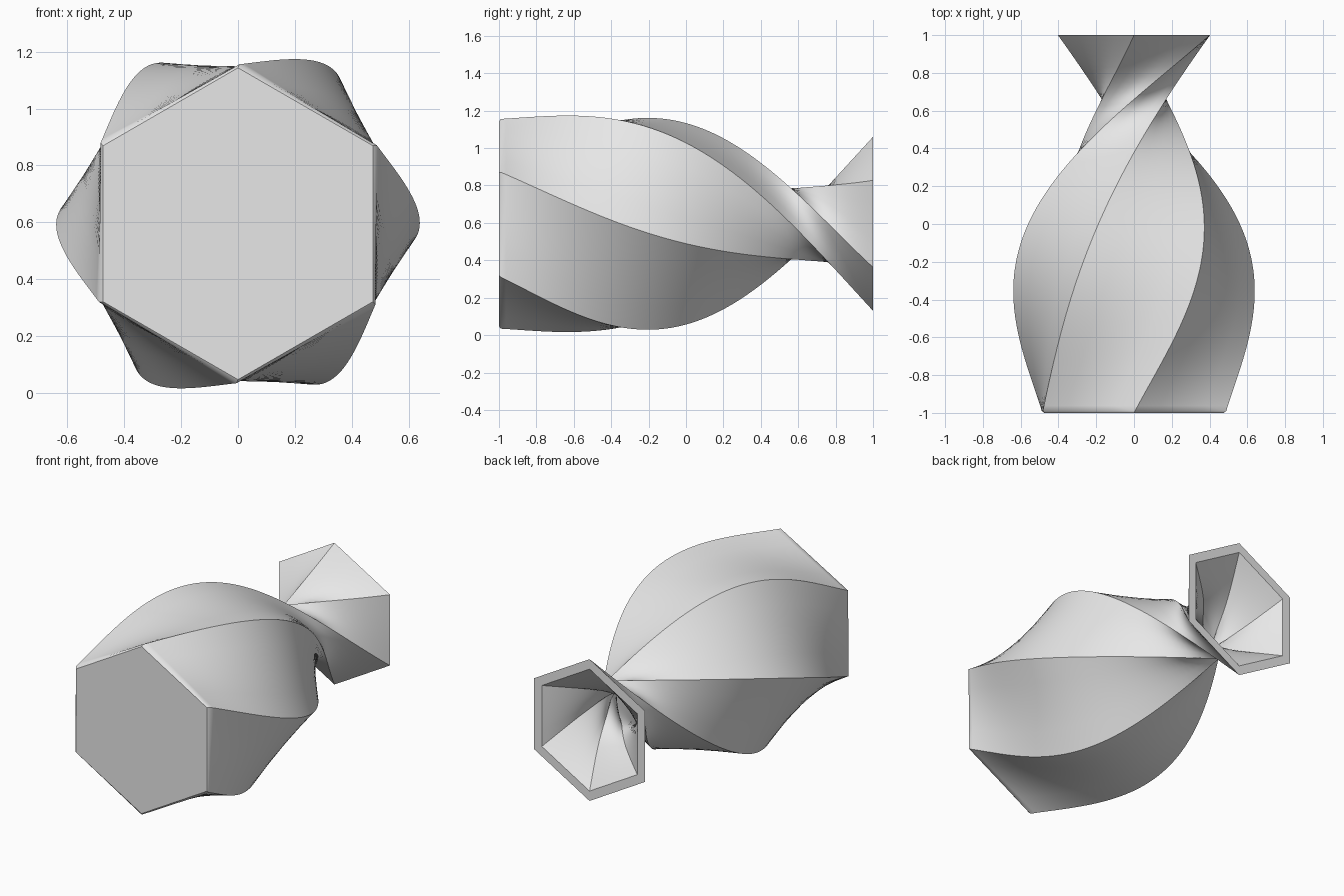
import bpy, bmesh, math
from mathutils import Vector

cube = bpy.data.objects.get("Cube")
if cube:
    bpy.data.objects.remove(cube, do_unlink=True)

SIDES, SPLIT, RINGS = 6, 4, 72
CENTRE_Z, WALL = 0.595, 0.065

grey = bpy.data.materials.new("light grey")
grey.use_nodes = True
colour = (0.8, 0.8, 0.8, 1)
grey.diffuse_color = colour
grey.node_tree.nodes["Principled BSDF"].inputs["Base Color"].default_value = colour


def corner(y, k, inset):
    """Corner k of the six-sided section at depth y, on its swept edge curve."""
    bulge = 1 - y * y
    u = 0.0475 - 0.5125 * y + bulge * (0.385 - 0.1 * y * y)
    v = bulge * (0.372 - 0.02 * y - 0.13 * y * y)
    radius = math.hypot(u, v) - inset
    angle = math.pi / 2 + math.tau * k / SIDES - math.atan2(v, u)
    return Vector((radius * math.cos(angle), y, CENTRE_Z + radius * math.sin(angle)))


def add_ring(bm, y, inset):
    ring = []
    for k in range(SIDES):
        a, b = corner(y, k, inset), corner(y, k + 1, inset)
        ring += [bm.verts.new(a.lerp(b, i / SPLIT)) for i in range(SPLIT)]
    return ring


def bridge(bm, a, b):
    n = len(a)
    for i in range(n):
        j = (i + 1) % n
        bm.faces.new((a[i], a[j], b[j], b[i])).smooth = True
    # Corner curves stay crisp
    for i in range(0, n, SPLIT):
        bm.edges.get((a[i], b[i])).smooth = False


def sharpen(bm, ring):
    for i, v in enumerate(ring):
        bm.edges.get((v, ring[i - 1])).smooth = False


bm = bmesh.new()

# Outer wall, with a small softened edge around the base
depths = [-0.99 + 1.99 * i / RINGS for i in range(RINGS + 1)]
outer = [add_ring(bm, -1, 0.012)] + [add_ring(bm, y, 0) for y in depths]

# Inner wall, from the mouth down to the floor
inner = [add_ring(bm, 1 - 1.93 * i / RINGS, WALL) for i in range(RINGS + 1)]

walls = outer + inner
for a, b in zip(walls, walls[1:]):
    bridge(bm, a, b)

# Closed base and inside floor, flat rim
for ring in (outer[0], inner[-1]):
    bm.faces.new(ring)
for ring in (outer[0], outer[-1], inner[0], inner[-1]):
    sharpen(bm, ring)

bmesh.ops.recalc_face_normals(bm, faces=bm.faces)
mesh = bpy.data.meshes.new("twisted_vase")
bm.to_mesh(mesh)
bm.free()
mesh.materials.append(grey)
vase = bpy.data.objects.new("twisted_vase", mesh)
bpy.context.collection.objects.link(vase)
